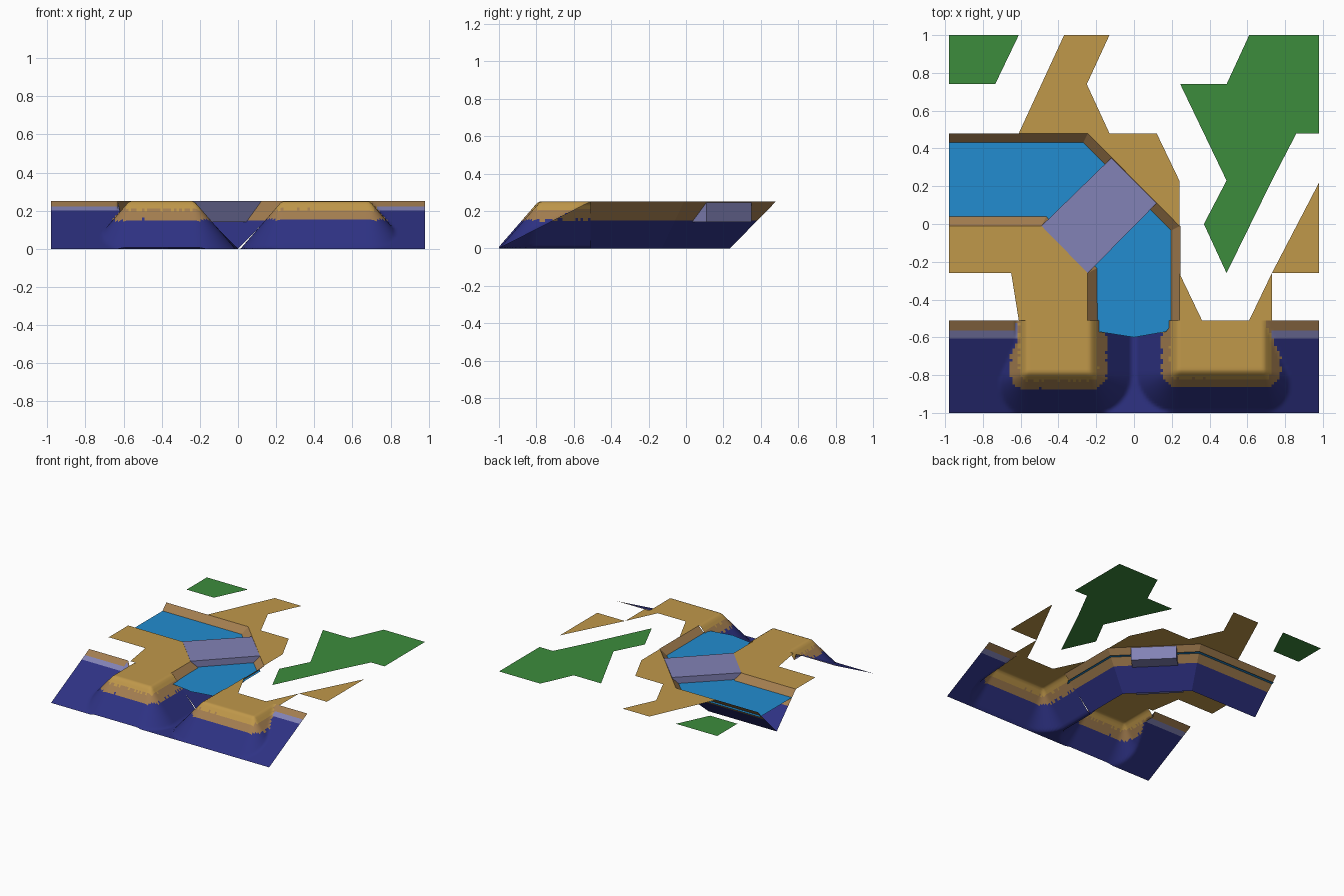
import bpy
import bmesh
import math
import random

random.seed(4)
if "Cube" in bpy.data.objects:
    bpy.data.objects.remove(bpy.data.objects["Cube"])

TOP, BAND, WATER = 0.25, 0.15, 0.2


def material(name, rgb):
    lin = [(c / 255 / 12.92) if c < 11 else ((c / 255 + 0.055) / 1.055) ** 2.4 for c in rgb]
    mat = bpy.data.materials.new(name)
    mat.use_nodes = True
    mat.diffuse_color = (*lin, 1)
    mat.node_tree.nodes["Principled BSDF"].inputs["Base Color"].default_value = (*lin, 1)
    return mat


sand = material("sand", (192, 152, 74))
brown = material("brown earth", (164, 126, 80))
navy = material("deep blue", (46, 50, 132))
blue = material("river blue", (34, 140, 208))
green = material("grass green", (60, 140, 60))
lilac = material("grey lilac", (130, 130, 182))


def finish(name, bm, mats, smooth=False):
    mesh = bpy.data.meshes.new(name)
    bm.to_mesh(mesh)
    bm.free()
    for m in mats:
        mesh.materials.append(m)
    for p in mesh.polygons:
        p.use_smooth = smooth
    obj = bpy.data.objects.new(name, mesh)
    bpy.context.collection.objects.link(obj)
    return obj


def sheet(name, outline, z, mat):
    """Flat polygon facing up."""
    bm = bmesh.new()
    face = bm.faces.new([bm.verts.new((x, y, z)) for x, y in outline])
    face.normal_update()
    if face.normal.z < 0:
        face.normal_flip()
    bmesh.ops.triangulate(bm, faces=[face])
    return finish(name, bm, [mat])


# Flat ground sheets
sheet("west_sand", [(-.98, -.01), (-.49, -.01), (-.245, -.26), (-.245, -.51),
                    (-.61, -.51), (-.65, -.26), (-.98, -.26)], TOP, sand)
sheet("north_sand", [(-.61, .48), (-.37, 1), (-.13, 1), (-.25, .74), (-.13, .48),
                     (.12, .48), (.24, .23), (.24, -.01), (-.245, .48)], TOP, sand)
sheet("east_sand", [(.24, -.26), (.36, -.51), (.24, -.51)], TOP, sand)
sheet("far_east_sand", [(.61, -.51), (.73, -.26), (.73, -.51)], TOP, sand)
sheet("edge_sand", [(.98, .22), (.98, -.26), (.73, -.26)], TOP, sand)
sheet("west_grass", [(-.98, 1), (-.61, 1), (-.735, .74), (-.98, .74)], TOP + .005, green)
sheet("east_grass", [(.61, 1), (.98, 1), (.98, .48), (.86, .48), (.73, .23), (.49, -.26),
                     (.37, 0), (.49, .23), (.245, .74), (.49, .74)], TOP + .005, green)

# River surface
sheet("river_water", [(-.98, .455), (-.255, .455), (.215, -.02), (.215, -.51), (.17, -.57), (0, -.6),
                      (-.19, -.57), (-.2, -.24), (-.47, .04), (-.98, .04)], WATER, blue)

# V-shaped river bed, lofted between outer bank, centre line and inner bank
outer = [(-.98, .48), (-.245, .48), (.245, -.01), (.245, -.51)]
centre = [(-.98, .235), (-.365, .235), (0, -.13), (0, -.51)]
inner = [(-.98, -.01), (-.49, -.01), (-.245, -.26), (-.245, -.51)]
t = BAND / TOP


def blend(bank):
    return [(c[0] + (b[0] - c[0]) * t, c[1] + (b[1] - c[1]) * t) for c, b in zip(centre, bank)]


lines = [(outer, TOP), (blend(outer), BAND), (centre, 0), (blend(inner), BAND), (inner, TOP)]
bm = bmesh.new()
rows = [[bm.verts.new((x, y, z)) for x, y in pts] for pts, z in lines]
for r in range(4):
    for i in range(3):
        f = bm.faces.new((rows[r][i], rows[r + 1][i], rows[r + 1][i + 1], rows[r][i + 1]))
        f.material_index = 0 if r in (0, 3) else 1
finish("river_bed", bm, [brown, navy])

# Sea slope with two headlands, as one height surface
HEADLANDS = [(-.57, -.23, -.79), (.23, .69, -.78)]


def headland(x, y):
    dist = min(math.hypot(max(a - x, x - b, 0), max(c - y, 0)) for a, b, c in HEADLANDS)
    return max(0, TOP - 1.15 * dist)


def beach(x, y):
    return TOP * (y + 1) / .49 if abs(x) > .62 else 0


NX, NY = 140, 36
bm = bmesh.new()
grid = []
for j in range(NY + 1):
    y = -1 + .49 * j / NY
    row = []
    for i in range(NX + 1):
        x = -.98 + 1.96 * i / NX
        row.append(bm.verts.new((x, y, max(headland(x, y), beach(x, y)))))
    grid.append(row)
for j in range(NY):
    for i in range(NX):
        f = bm.faces.new((grid[j][i], grid[j][i + 1], grid[j + 1][i + 1], grid[j + 1][i]))
        c = f.calc_center_median()
        if headland(c.x, c.y) >= beach(c.x, c.y):
            h = c.z + random.uniform(-.006, .006)
            f.material_index = 2 if h > .205 else 1 if h > .152 else 0
        else:
            f.material_index = 1 if c.z > .22 else 3 if c.z > WATER else 0
finish("sea_slope", bm, [navy, brown, sand, lilac], True)

# Bridge slab across the diagonal reach of the river
bm = bmesh.new()
corners = [(-.49, -.01), (-.245, -.26), (.12, .11), (-.12, .35)]
low = [bm.verts.new((x, y, .14)) for x, y in corners]
high = [bm.verts.new((x, y, TOP + .002)) for x, y in corners]
bm.faces.new(high)
bm.faces.new(low[::-1])
for k in range(4):
    n = (k + 1) % 4
    bm.faces.new((low[k], low[n], high[n], high[k]))
finish("bridge", bm, [lilac])
